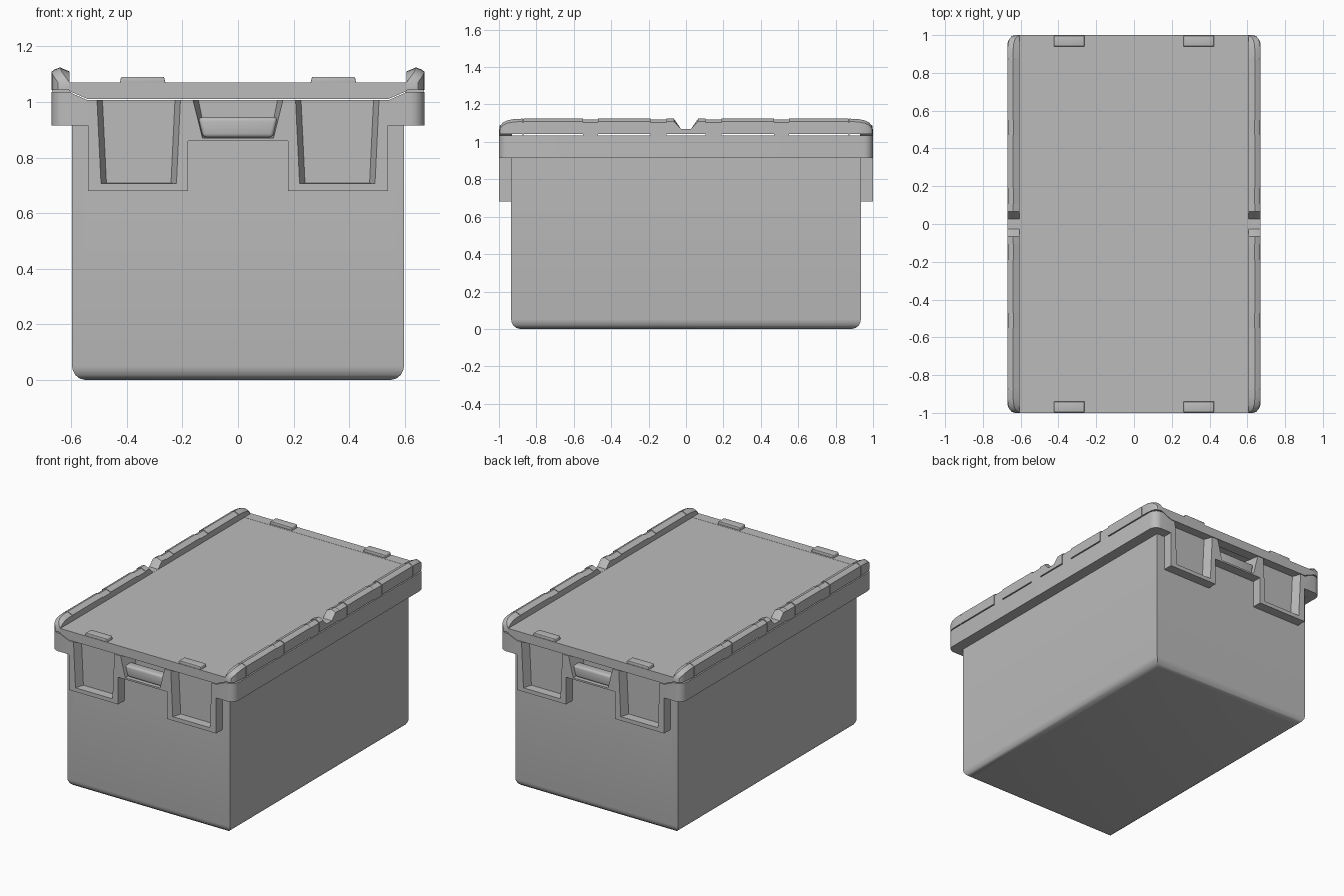
import bpy, bmesh, math

cube = bpy.data.objects.get("Cube")
if cube:
    bpy.data.objects.remove(cube, do_unlink=True)

grey = bpy.data.materials.new("plastic_grey")
grey.use_nodes = True
grey.diffuse_color = (0.5, 0.5, 0.5, 1)
grey.node_tree.nodes["Principled BSDF"].inputs["Base Color"].default_value = (0.5, 0.5, 0.5, 1)


def loft(name, rings):
    """Skin a list of equal-length rings of 3D points and cap both ends."""
    bm = bmesh.new()
    loops = [[bm.verts.new(p) for p in ring] for ring in rings]
    n = len(loops[0])
    for a, b in zip(loops, loops[1:]):
        for i in range(n):
            j = (i + 1) % n
            bm.faces.new((a[i], a[j], b[j], b[i]))
    bm.faces.new(loops[0])
    bm.faces.new(loops[-1])
    bmesh.ops.recalc_face_normals(bm, faces=bm.faces)
    mesh = bpy.data.meshes.new(name)
    bm.to_mesh(mesh)
    bm.free()
    mesh.materials.append(grey)
    obj = bpy.data.objects.new(name, mesh)
    bpy.context.collection.objects.link(obj)
    return obj


def along_y(name, profile, y0, y1, back=None):
    """Extrude an (x, z) profile from y0 to y1, optionally to a second profile."""
    return loft(name, [[(x, y0, z) for x, z in profile],
                       [(x, y1, z) for x, z in back or profile]])


def rect(hx, hy, z, r=0.0):
    """Rectangle ring at height z, with rounded corners when r is set."""
    if not r:
        return [(hx, hy, z), (-hx, hy, z), (-hx, -hy, z), (hx, -hy, z)]
    ring = []
    for k, (sx, sy) in enumerate([(1, 1), (-1, 1), (-1, -1), (1, -1)]):
        for i in range(6):
            a = math.radians(90 * k + 18 * i)
            ring.append((sx * (hx - r) + r * math.cos(a), sy * (hy - r) + r * math.sin(a), z))
    return ring


def apply_modifier(obj, mod):
    bpy.context.view_layer.objects.active = obj
    bpy.ops.object.modifier_apply(modifier=mod.name)


def combine(obj, other, operation):
    mod = obj.modifiers.new("combine", "BOOLEAN")
    mod.operation = operation
    mod.solver = "EXACT"
    mod.object = other
    apply_modifier(obj, mod)
    bpy.data.objects.remove(other, do_unlink=True)


def smooth(obj):
    bpy.ops.object.select_all(action="DESELECT")
    obj.select_set(True)
    bpy.context.view_layer.objects.active = obj
    bpy.ops.object.shade_smooth_by_angle(angle=math.radians(30))


def bevelled(obj, width):
    mod = obj.modifiers.new("bevel", "BEVEL")
    mod.width = width
    mod.segments = 3
    apply_modifier(obj, mod)
    smooth(obj)


# Tub: walls with a rounded floor edge, plus the rim collar
floor_edge = [(0.05, 0), (0.028, 0.005), (0.012, 0.018), (0.003, 0.035), (0, 0.05), (0, 1.0)]
tub = loft("tub", [rect(0.597 - d, 0.935 - d, z) for d, z in floor_edge])
combine(tub, loft("rim", [rect(0.67, 1, z, 0.05) for z in (0.915, 1.035)]), "UNION")

# End brackets stepping down around the pockets
bracket = [(-0.54, 0.95), (-0.54, 0.68), (-0.18, 0.68), (-0.18, 0.86),
           (0.18, 0.86), (0.18, 0.68), (0.54, 0.68), (0.54, 0.95)]
for s in (-1, 1):
    combine(tub, along_y("bracket", bracket, s, s * 0.92), "UNION")

# Hollow inside, and the dip in the end rims that takes the lid skirt
combine(tub, loft("cavity", [rect(0.56, 0.87, z) for z in (0.05, 1.2)]), "DIFFERENCE")
dip = [(-0.6, 1.1), (-0.6, 1.032), (-0.54, 1.006), (0.54, 1.006), (0.6, 1.032), (0.6, 1.1)]
combine(tub, along_y("dip", dip, -1.1, 1.1), "DIFFERENCE")


def trapezoid(cx, bottom, top, z0, z1):
    return [(cx - bottom, z0), (cx + bottom, z0), (cx + top, z1), (cx - top, z1)]


# Pockets at both ends: two tall ones and the hand grip
for s in (-1, 1):
    for cx in (-0.357, 0.357):
        pocket = along_y("pocket", trapezoid(cx, 0.136, 0.151, 0.706, 1.02), s * 1.001,
                         s * 0.945, trapezoid(cx, 0.116, 0.131, 0.708, 1.02))
        combine(tub, pocket, "DIFFERENCE")
    grip = along_y("grip", trapezoid(0, 0.128, 0.165, 0.871, 1.02), s * 1.001,
                   s * 0.89, trapezoid(0, 0.115, 0.145, 0.873, 1.02))
    combine(tub, grip, "DIFFERENCE")
smooth(tub)

# Grip bars
for s, end in ((-1, "front"), (1, "back")):
    bar = along_y(end + "_grip_bar", trapezoid(0, 0.126, 0.143, 0.872, 0.945), s * 0.985, s * 0.92)
    bevelled(bar, 0.014)

# Lid panel with a skirt at each end
loft("lid_panel", [rect(0.61, 0.99, z) for z in (1.045, 1.069)])
skirt = [(-0.607, 1.07), (-0.607, 1.04), (-0.6, 1.036), (-0.54, 1.01),
         (0.54, 1.01), (0.6, 1.036), (0.607, 1.04), (0.607, 1.07)]
for s, end in ((-1, "front"), (1, "back")):
    along_y(end + "_lid_skirt", skirt, s, s * 0.93)
    # Stacking tabs
    for cx, side in ((-0.343, "right"), (0.343, "left")):
        tab = along_y(f"{end}_{side}_tab", trapezoid(cx, 0.083, 0.077, 1.065, 1.09),
                      s * 0.997, s * 0.94)
        bevelled(tab, 0.004)


# Side rails: stations of (y, top, outer x, bottom), stepped between blocks
BLOCK = (1.124, 0.67, 1.043)
LINK = (1.119, 0.667, 1.034)
half = [(1.0, 1.062, 0.63, 1.043), (0.995, 1.085, 0.647, 1.043), (0.98, 1.103, 0.66, 1.043),
        (0.955, 1.115, 0.667, 1.043), (0.92, 1.122, 0.67, 1.043), (0.875, *BLOCK),
        (0.875, *LINK), (0.87, *LINK), (0.87, *BLOCK), (0.55, *BLOCK), (0.55, *LINK),
        (0.47, *LINK), (0.47, *BLOCK), (0.19, *BLOCK), (0.19, *LINK), (0.105, *LINK),
        (0.105, *BLOCK), (0.065, *BLOCK), (0.027, 1.07, 0.67, 1.043)]
stations = half + [(-y, *rest) for y, *rest in reversed(half)]


def rail_ring(s, y, top, outer, bottom):
    inner = 0.605
    shoulder = top if top == 1.07 else top - 0.015
    profile = [(inner, bottom), (inner, shoulder), (outer - 0.03, top),
               (outer - 0.01, (top + shoulder) / 2), (outer, shoulder), (outer, bottom)]
    return [(s * x, y, z) for x, z in profile]


for s, side in ((-1, "right"), (1, "left")):
    smooth(loft(side + "_lid_rail", [rail_ring(s, *st) for st in stations]))
